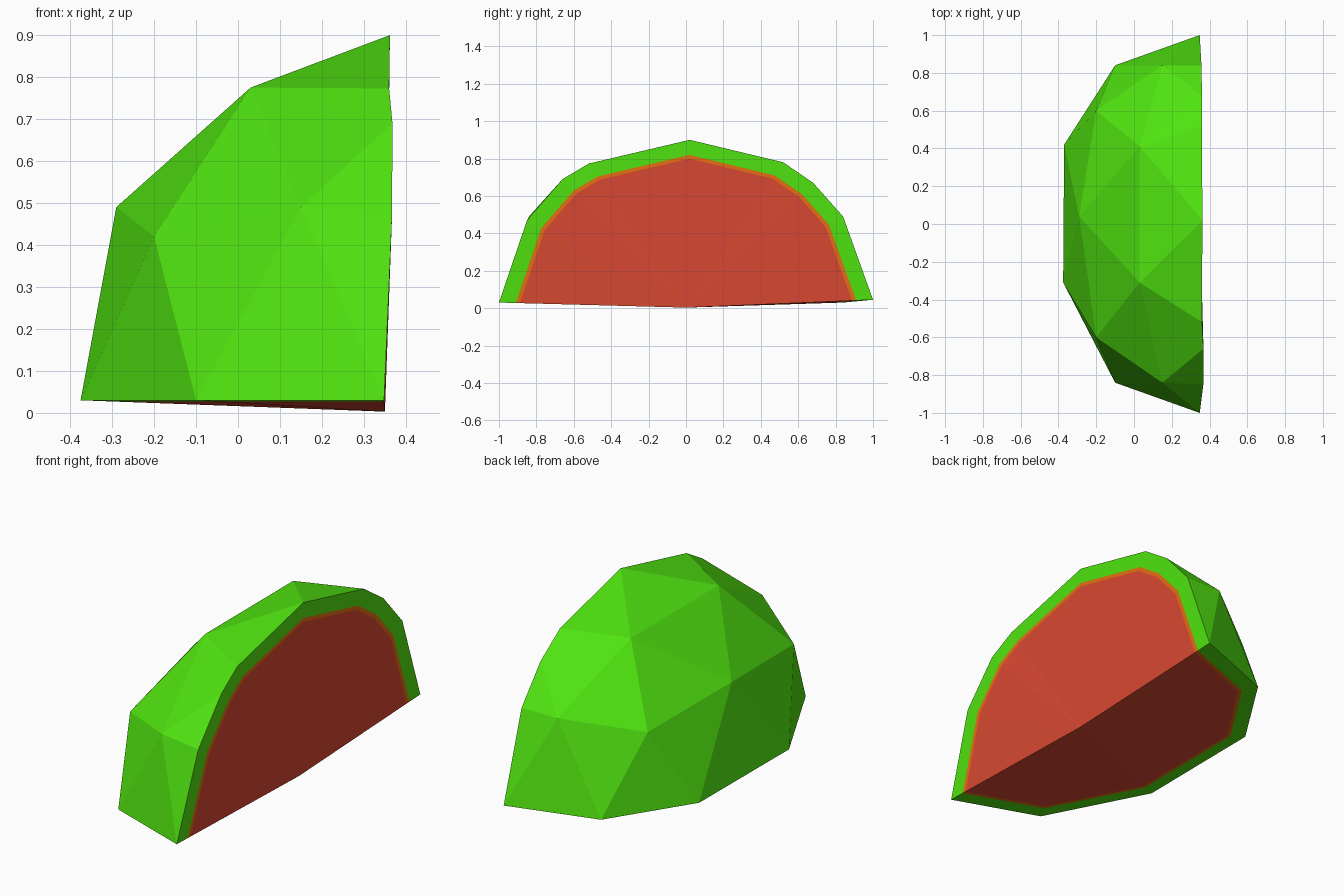
import bpy, bmesh
from mathutils import Vector as V

if "Cube" in bpy.data.objects:
    bpy.data.objects.remove(bpy.data.objects["Cube"])

# Middle of the sharp edge where the two cuts meet
P = V((0.35, 0, 0.003))
E1, E2 = (0.348, 1.0, 0.045), (0.348, -1.0, 0.03)

# Outer outlines of the upright cut and the underside cut
side = [E2, (0.367, -0.85, 0.47), (0.368, -0.66, 0.69), (0.36, -0.52, 0.773),
        (0.362, 0.02, 0.9), (0.36, 0.52, 0.78), (0.36, 0.68, 0.67),
        (0.357, 0.84, 0.49), E1]
under = [E1, (-0.10, 0.84, 0.03), (-0.37, 0.42, 0.03),
         (-0.375, -0.31, 0.03), (-0.10, -0.84, 0.03), E2]
# Facet corners of the outer skin
skin = [(0.15, 0.84, 0.49), (-0.20, 0.60, 0.42), (-0.29, 0.04, 0.49),
        (-0.20, -0.60, 0.42), (0.15, -0.84, 0.49),
        (0.03, 0.41, 0.775), (0.03, -0.31, 0.775)]


def material(name, color):
    m = bpy.data.materials.new(name)
    m.diffuse_color = (*color, 1)
    m.use_nodes = True
    m.node_tree.nodes["Principled BSDF"].inputs["Base Color"].default_value = m.diffuse_color
    return m


def finish(bm, name, mat):
    bmesh.ops.remove_doubles(bm, verts=bm.verts, dist=1e-4)
    me = bpy.data.meshes.new(name)
    bm.to_mesh(me)
    bm.free()
    me.materials.append(mat)
    ob = bpy.data.objects.new(name, me)
    bpy.context.collection.objects.link(ob)


def scaled(outline, k):
    return [P + (V(p) - P) * k for p in outline]


def band(bm, outline, k0, k1):
    # strip on a cut between two scaled copies of its outline
    a = [bm.verts.new(p) for p in scaled(outline, k0)]
    b = [bm.verts.new(p) for p in scaled(outline, k1)]
    for i in range(len(a) - 1):
        bm.faces.new((a[i], a[i + 1], b[i + 1], b[i]))


# Rind: hull of the wedge with its cut faces opened and rimmed
bm = bmesh.new()
for p in set(side + under + skin):
    bm.verts.new(p)
bm.verts.new(P)
bmesh.ops.convex_hull(bm, input=bm.verts)
bm.normal_update()
caps = [f for f in bm.faces if f.normal.x > 0.93 or f.normal.z < -0.93]
bmesh.ops.delete(bm, geom=caps, context='FACES')
for outline in (side, under):
    band(bm, outline, 1, 0.91)
finish(bm, "rind", material("green", (0.08, 0.77, 0.005)))

# Thin orange layer between rind and flesh
bm = bmesh.new()
for outline in (side, under):
    band(bm, outline, 0.91, 0.888)
finish(bm, "inner_rind", material("orange", (0.78, 0.16, 0.006)))

# Red flesh on both cuts
bm = bmesh.new()
for outline in (side, under):
    c = bm.verts.new(P)
    v = [bm.verts.new(p) for p in scaled(outline, 0.888)]
    for i in range(len(v) - 1):
        bm.faces.new((c, v[i], v[i + 1]))
finish(bm, "flesh", material("red", (0.70, 0.065, 0.032)))
